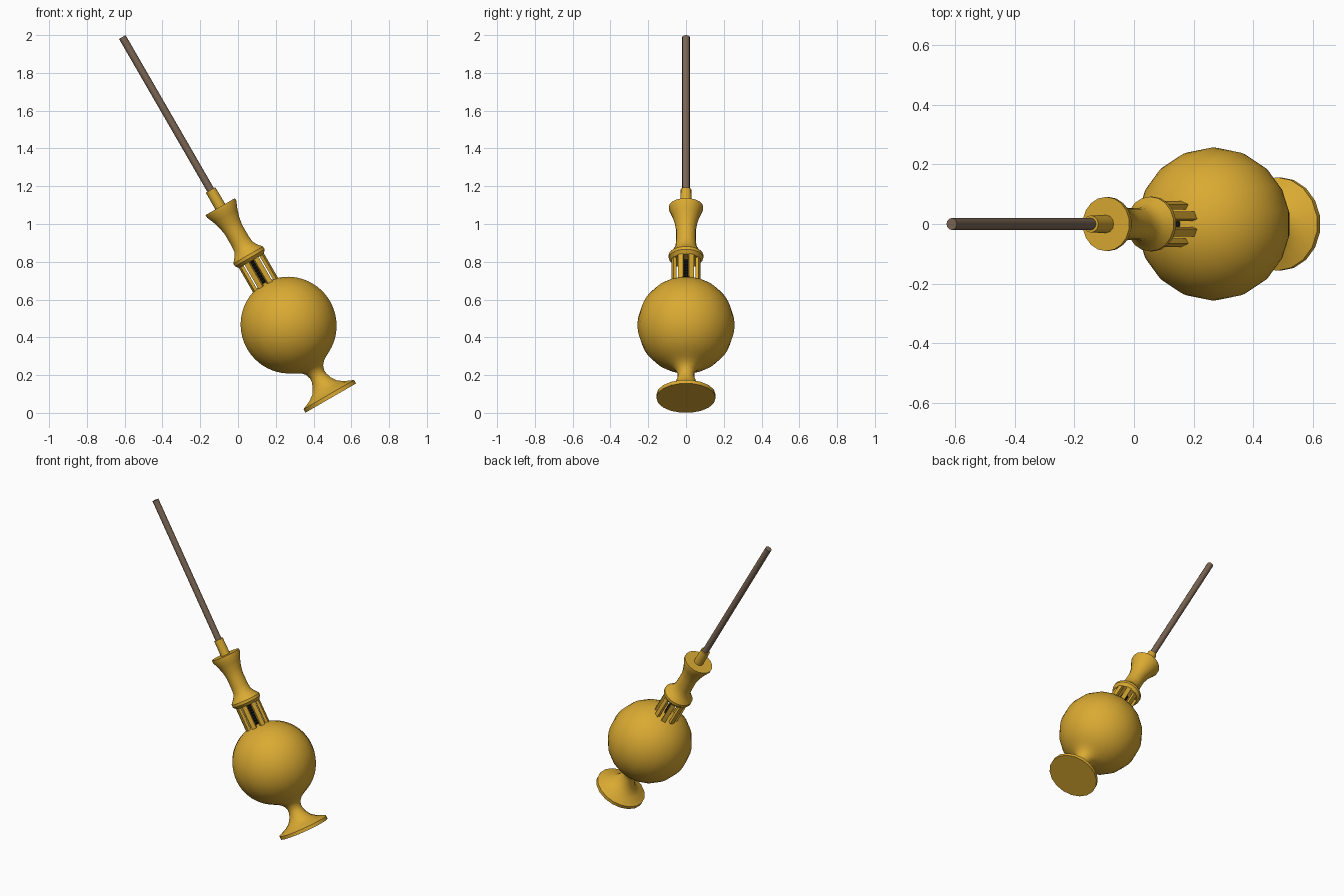
import bpy, bmesh, math
from mathutils import Matrix, Vector

if "Cube" in bpy.data.objects:
    bpy.data.objects.remove(bpy.data.objects["Cube"])

# The whole object is turned around one axis leaning 30 degrees to -x
TILT = Matrix.Translation((0.491, 0, 0.0785)) @ Matrix.Rotation(math.radians(-30), 4, 'Y')


def material(name, rgb):
    m = bpy.data.materials.new(name)
    m.diffuse_color = (*rgb, 1)
    m.use_nodes = True
    m.node_tree.nodes["Principled BSDF"].inputs["Base Color"].default_value = m.diffuse_color
    return m


gold = material("gold", (0.70, 0.40, 0.032))
wood = material("brown wood", (0.20, 0.135, 0.09))
black = material("dark core", (0.01, 0.01, 0.01))


def finish(name, bm, mat, angle=35):
    bmesh.ops.recalc_face_normals(bm, faces=bm.faces)
    me = bpy.data.meshes.new(name)
    bm.to_mesh(me)
    bm.free()
    me.materials.append(mat)
    ob = bpy.data.objects.new(name, me)
    bpy.context.collection.objects.link(ob)
    ob.matrix_world = TILT
    bpy.ops.object.select_all(action='DESELECT')
    ob.select_set(True)
    bpy.context.view_layer.objects.active = ob
    bpy.ops.object.shade_smooth_by_angle(angle=math.radians(angle))
    return ob


def lathe(name, profile, mat, n=18, angle=35):
    """Turn (radius, height) points into a closed solid."""
    bm = bmesh.new()
    rings = []
    for r, h in profile:
        rings.append([bm.verts.new((r * math.cos(a), r * math.sin(a), h))
                      for a in (math.pi / 2 + 2 * math.pi * i / n for i in range(n))])
    for a, b in zip(rings, rings[1:]):
        for i in range(n):
            j = (i + 1) % n
            bm.faces.new((a[i], a[j], b[j], b[i]))
    bm.faces.new(rings[0])
    bm.faces.new(rings[-1])
    return finish(name, bm, mat, angle)


# Foot, stem and globe in one turned profile
foot = [(0.157, 0), (0.157, 0.021), (0.108, 0.042), (0.076, 0.065), (0.056, 0.095),
        (0.045, 0.125), (0.044, 0.145), (0.052, 0.170), (0.070, 0.190), (0.092, 0.204)]
R, C = 0.257, 0.446
globe = [(R * math.sin(a), C - R * math.cos(a))
         for a in (math.radians(26 + 149 * i / 24) for i in range(25))]
lathe("foot_and_globe", foot + globe, gold)

# Cage of upright bars between globe and collar
bm = bmesh.new()
BARS = 8
for i in range(BARS):
    a = 2 * math.pi * (i + 0.5) / BARS
    m = (Matrix.Rotation(a, 4, 'Z') @ Matrix.Translation((0.068, 0, 0.77))
         @ Matrix.Diagonal((0.018, 0.028, 0.18, 1)))
    bmesh.ops.create_cube(bm, size=1, matrix=m)
finish("cage_bars", bm, gold)

# Threaded dark core inside the cage
core = [(0.022 if i % 2 else 0.012, 0.69 + 0.17 * i / 20) for i in range(21)]
lathe("threaded_core", core, black, 10)

# Waisted grip with collar below and flared cap above
lathe("grip", [(0.076, 0.838), (0.092, 0.857), (0.092, 0.874), (0.070, 0.900),
               (0.056, 0.925), (0.053, 0.96), (0.053, 1.03), (0.060, 1.07),
               (0.074, 1.115), (0.091, 1.155), (0.091, 1.170)], gold)

# Socket that holds the rod
lathe("rod_socket", [(0.030, 1.165), (0.029, 1.272)], gold, 12)

# Long wooden rod
lathe("rod", [(0.020, 1.20), (0.020, 2.207)], wood, 12)
